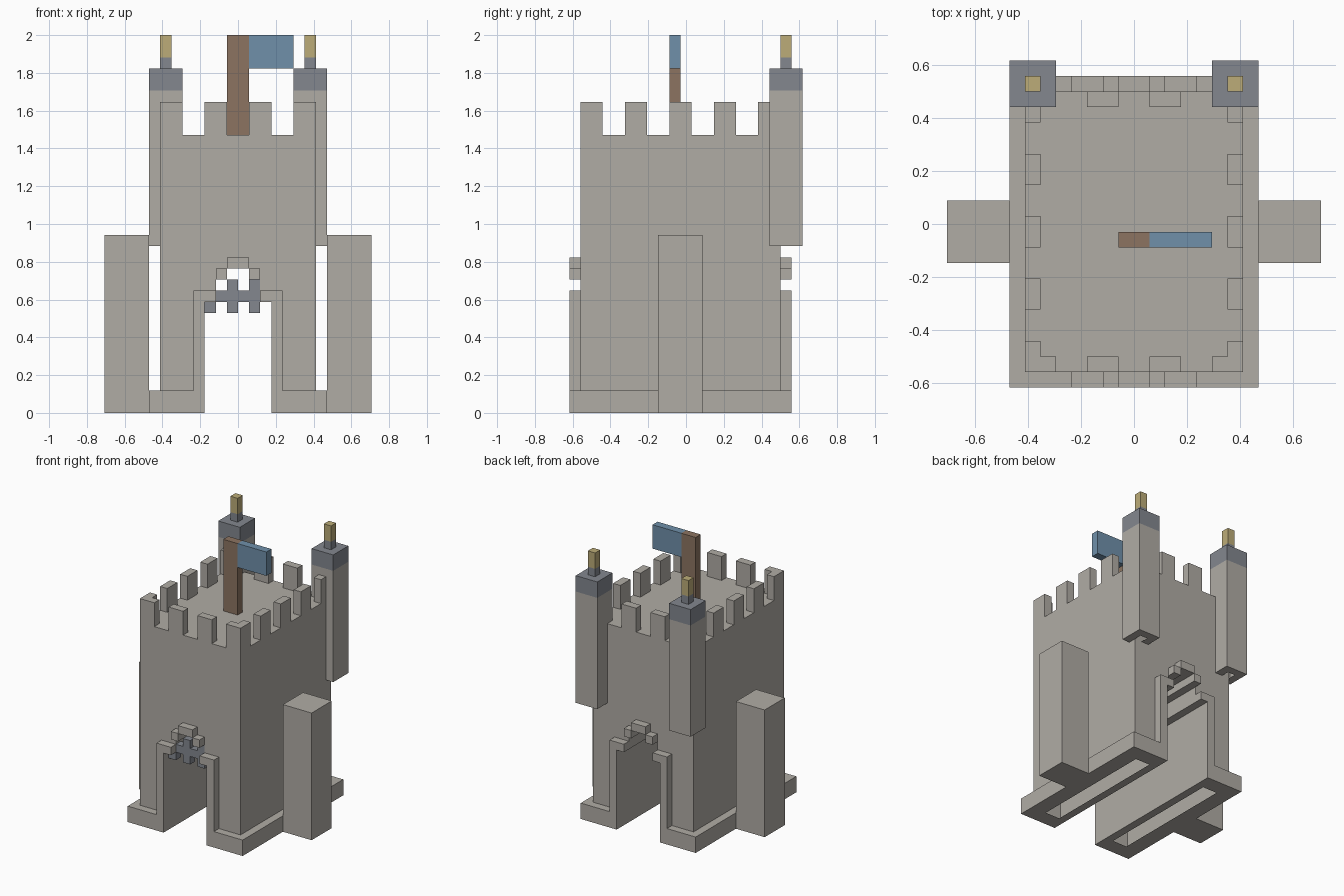
import bpy, bmesh

if "Cube" in bpy.data.objects:
    bpy.data.objects.remove(bpy.data.objects["Cube"])

U = 1 / 17  # one block of the model's grid


def material(name, r, g, b):
    lin = [((c / 255 + 0.055) / 1.055) ** 2.4 for c in (r, g, b)]
    m = bpy.data.materials.new(name)
    m.diffuse_color = (*lin, 1)
    m.use_nodes = True
    m.node_tree.nodes["Principled BSDF"].inputs["Base Color"].default_value = m.diffuse_color
    return m


STONE = material("stone", 176, 172, 165)
SLATE = material("slate", 131, 135, 143)
GOLD = material("gold", 188, 172, 120)
WOOD = material("wood", 140, 116, 97)
BLUE = material("blue cloth", 112, 144, 170)


def finish(name, bm, mat):
    bmesh.ops.recalc_face_normals(bm, faces=bm.faces[:])
    bmesh.ops.scale(bm, vec=(U, U, U), verts=bm.verts[:])
    me = bpy.data.meshes.new(name)
    bm.to_mesh(me)
    bm.free()
    me.materials.append(mat)
    ob = bpy.data.objects.new(name, me)
    bpy.context.collection.objects.link(ob)
    return ob


def add_box(bm, x0, x1, y0, y1, z0, z1):
    vs = bmesh.ops.create_cube(bm, size=1)["verts"]
    for v in vs:
        v.co = ((x0 + x1) / 2 + v.co.x * (x1 - x0),
                (y0 + y1) / 2 + v.co.y * (y1 - y0),
                (z0 + z1) / 2 + v.co.z * (z1 - z0))


def boxes(name, mat, items, mirror=False):
    bm = bmesh.new()
    for x0, x1, y0, y1, z0, z1 in items:
        add_box(bm, x0, x1, y0, y1, z0, z1)
        if mirror:
            add_box(bm, -x1, -x0, y0, y1, z0, z1)
    return finish(name, bm, mat)


def open_bottom(bm, z):
    # one-block-wide rim around an open underside
    bmesh.ops.recalc_face_normals(bm, faces=bm.faces[:])
    low = [f for f in bm.faces if all(abs(v.co.z - z) < 1e-4 for v in f.verts)]
    bmesh.ops.inset_individual(bm, faces=low, thickness=1, use_even_offset=True)
    bmesh.ops.delete(bm, geom=low, context='FACES_ONLY')


# keep: block with a stepped arch passage running front to back
half = [(7, 25), (7, 0), (3, 0), (3, 10), (2, 10), (2, 12), (1, 12), (1, 13)]
outline = half + [(-x, z) for x, z in reversed(half)]
bm = bmesh.new()
face = bm.faces.new([bm.verts.new((x, -9.5, z)) for x, z in outline])
ext = bmesh.ops.extrude_face_region(bm, geom=[face])["geom"]
for v in ext:
    if isinstance(v, bmesh.types.BMVert):
        v.co.y = 8.5
open_bottom(bm, 0)
finish("keep", bm, STONE)

# plinth around the foot of the keep
boxes("plinth", STONE, [(7, 8, -10.5, 9.5, 0, 2),
                        (3, 7, -10.5, -9.5, 0, 2),
                        (3, 7, 8.5, 9.5, 0, 2)], mirror=True)

# raised arch trim, front and back
for name, y in (("front_arch_trim", -10.5), ("back_arch_trim", 8.5)):
    boxes(name, STONE, [(3, 4, y, y + 1, 2, 11),
                        (2, 3, y, y + 1, 10, 11),
                        (1, 2, y, y + 1, 12, 13),
                        (0, 1, y, y + 1, 13, 14)], mirror=True)

# raised portcullis in the front arch
boxes("portcullis", SLATE, [(-2, 2, -9.5, -8.5, 10, 11)]
      + [(x, x + 1, -9.5, -8.5, 9, 10) for x in (-3, -1, 1)]
      + [(x, x + 1, -9.5, -8.5, 11, 12) for x in (-1, 1)])

# battlements
merlons = []
for y in (-9.5, 7.5):
    merlons += [(x, x + 2, y, y + 1, 25, 28) for x in (1, 5)]
merlons += [(6, 7, y, y + 2, 25, 28) for y in (-5.5, -1.5, 2.5)]
merlons += [(6, 7, -8.5, -7.5, 25, 28), (6, 7, 6.5, 7.5, 25, 28)]
boxes("battlements", STONE, merlons, mirror=True)

# side buttresses
boxes("buttresses", STONE, [(8, 12, -2.5, 1.5, 0, 16)], mirror=True)

# hanging turrets on the back corners
for side, x in (("left", -8), ("right", 5)):
    bm = bmesh.new()
    add_box(bm, x, x + 3, 7.5, 10.5, 15, 29)
    open_bottom(bm, 15)
    finish(side + "_turret", bm, STONE)
boxes("turret_caps", SLATE, [(5, 8, 7.5, 10.5, 29, 31),
                             (6, 7, 8.5, 9.5, 31, 32)], mirror=True)
boxes("finials", GOLD, [(6, 7, 8.5, 9.5, 32, 34)], mirror=True)

# flag
boxes("flag_pole", WOOD, [(-1, 1, -1.5, -0.5, 25, 34)])
boxes("flag", BLUE, [(1, 5, -1.5, -0.5, 31, 34)])
